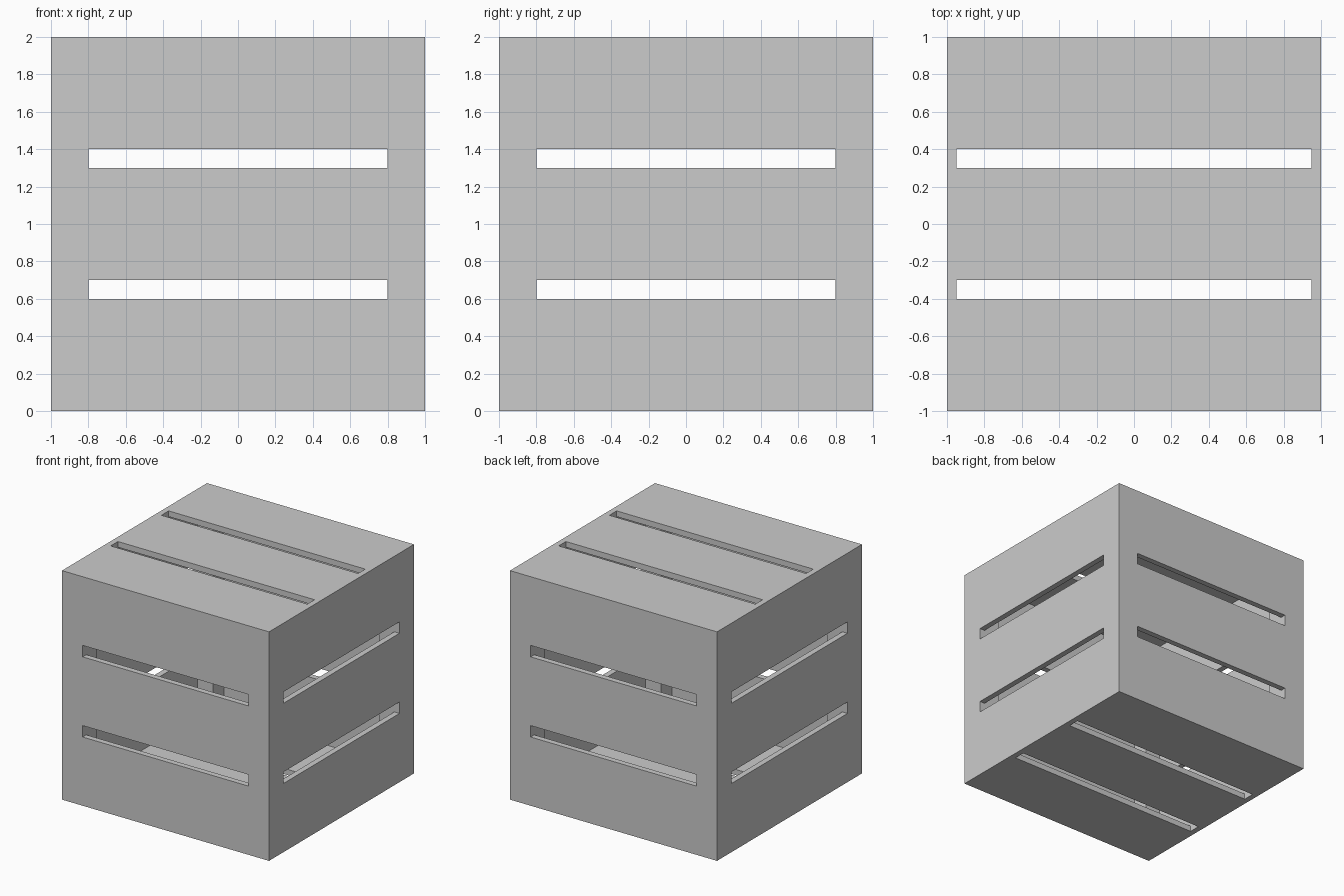
import bpy

if "Cube" in bpy.data.objects:
    bpy.data.objects.remove(bpy.data.objects["Cube"])

WALL = 0.05    # panel thickness
POST = 0.2     # corner post width
INNER = 2 - 2 * WALL
SPAN = 2 - 2 * POST


def box(name, center, size):
    bpy.ops.mesh.primitive_cube_add(size=1, location=center)
    ob = bpy.context.object
    ob.name = name
    ob.scale = size
    bpy.ops.object.transform_apply(location=True, rotation=False, scale=True)
    return ob


crate = box("slatted_crate", (0, 0, 1), (2, 2, 2))

cutters = [
    # Hollow inside: a plus-shaped room that leaves square corner posts
    box("hollow_cutter_x", (0, 0, 1), (INNER, SPAN, INNER)),
    box("hollow_cutter_y", (0, 0, 1), (SPAN, INNER, INNER)),
]
for s in (-1, 1):
    # Gaps between the side planks, running through opposite walls
    z = 1 + 0.35 * s
    cutters.append(box("front_back_gap_cutter", (0, 0, z), (SPAN, 3, 0.1)))
    cutters.append(box("left_right_gap_cutter", (0, 0, z), (3, SPAN, 0.1)))
    # Gaps between the top and bottom planks
    cutters.append(box("top_bottom_gap_cutter", (0, 0.35 * s, 1), (INNER, 0.1, 3)))

# Cut everything out of the solid block
bpy.context.view_layer.objects.active = crate
for c in cutters:
    mod = crate.modifiers.new("cut", "BOOLEAN")
    mod.operation = "DIFFERENCE"
    mod.solver = "EXACT"
    mod.object = c
    bpy.ops.object.modifier_apply(modifier=mod.name)
for c in cutters:
    bpy.data.objects.remove(c, do_unlink=True)
